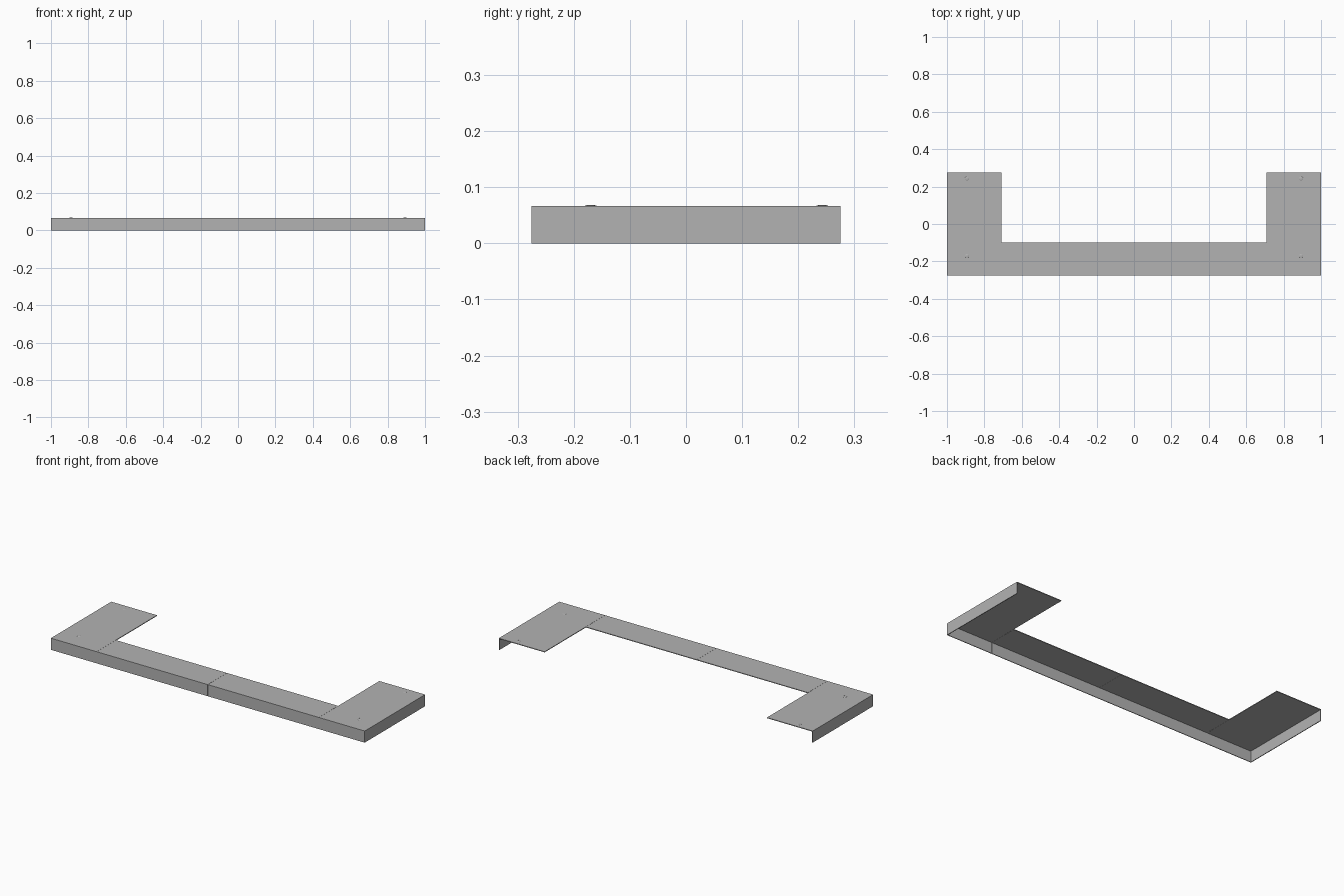
import bpy
import bmesh
from mathutils import Matrix, Vector

if "Cube" in bpy.data.objects:
    bpy.data.objects.remove(bpy.data.objects["Cube"], do_unlink=True)

HEIGHT, SHEET = 0.067, 0.004
FRONT, BACK, RAIL_BACK = -0.275, 0.275, -0.10
INNER, OUTER, GAP = 0.708, 1.0, 0.0004

metal = bpy.data.materials.new("grey metal")
metal.use_nodes = True
grey = (0.45, 0.45, 0.45, 1)
metal.diffuse_color = grey
metal.node_tree.nodes["Principled BSDF"].inputs["Base Color"].default_value = grey


def finish(name, bm):
    mesh = bpy.data.meshes.new(name)
    bm.to_mesh(mesh)
    bm.free()
    mesh.materials.append(metal)
    obj = bpy.data.objects.new(name, mesh)
    bpy.context.collection.objects.link(obj)
    return obj


def folded_sheet(name, x0, x1, y0, y1, open_sides):
    """Box with the faces pointing along open_sides removed, thickened inward."""
    bm = bmesh.new()
    size = Vector((abs(x1 - x0), y1 - y0, HEIGHT))
    centre = Vector(((x0 + x1) / 2, (y0 + y1) / 2, HEIGHT / 2))
    bmesh.ops.create_cube(bm, size=1, matrix=Matrix.Translation(centre) @ Matrix.Diagonal(size).to_4x4())
    bm.normal_update()
    unwanted = [f for f in bm.faces if any(f.normal.dot(Vector(d)) > 0.9 for d in open_sides)]
    bmesh.ops.delete(bm, geom=unwanted, context="FACES")
    obj = finish(name, bm)
    solid = obj.modifiers.new("sheet thickness", "SOLIDIFY")
    solid.thickness = SHEET
    solid.offset = -1
    solid.use_even_offset = True


def rivet(name, x, y):
    """Shallow domed head sunk into the top sheet."""
    bm = bmesh.new()
    place = Matrix.Translation((x, y, HEIGHT - 0.0005)) @ Matrix.Diagonal((0.011, 0.011, 0.002, 1))
    bmesh.ops.create_uvsphere(bm, u_segments=16, v_segments=8, radius=1, matrix=place)
    for face in bm.faces:
        face.smooth = True
    finish(name, bm)


down, back = (0, 0, -1), (0, 1, 0)
for side, s in (("left", 1), ("right", -1)):
    # Corner: top plate with front and outer flanges
    folded_sheet(side + "_corner", s * (INNER + GAP), s * OUTER, FRONT, BACK,
                 [down, back, (-s, 0, 0)])
    # Rail: top strip with front flange only
    folded_sheet(side + "_rail", s * GAP, s * (INNER - GAP), FRONT, RAIL_BACK,
                 [down, back, (1, 0, 0), (-1, 0, 0)])
    # Fixings near each corner's ends
    for end, y in (("front", -0.17), ("back", 0.243)):
        rivet(f"{side}_{end}_rivet", s * 0.893, y)
